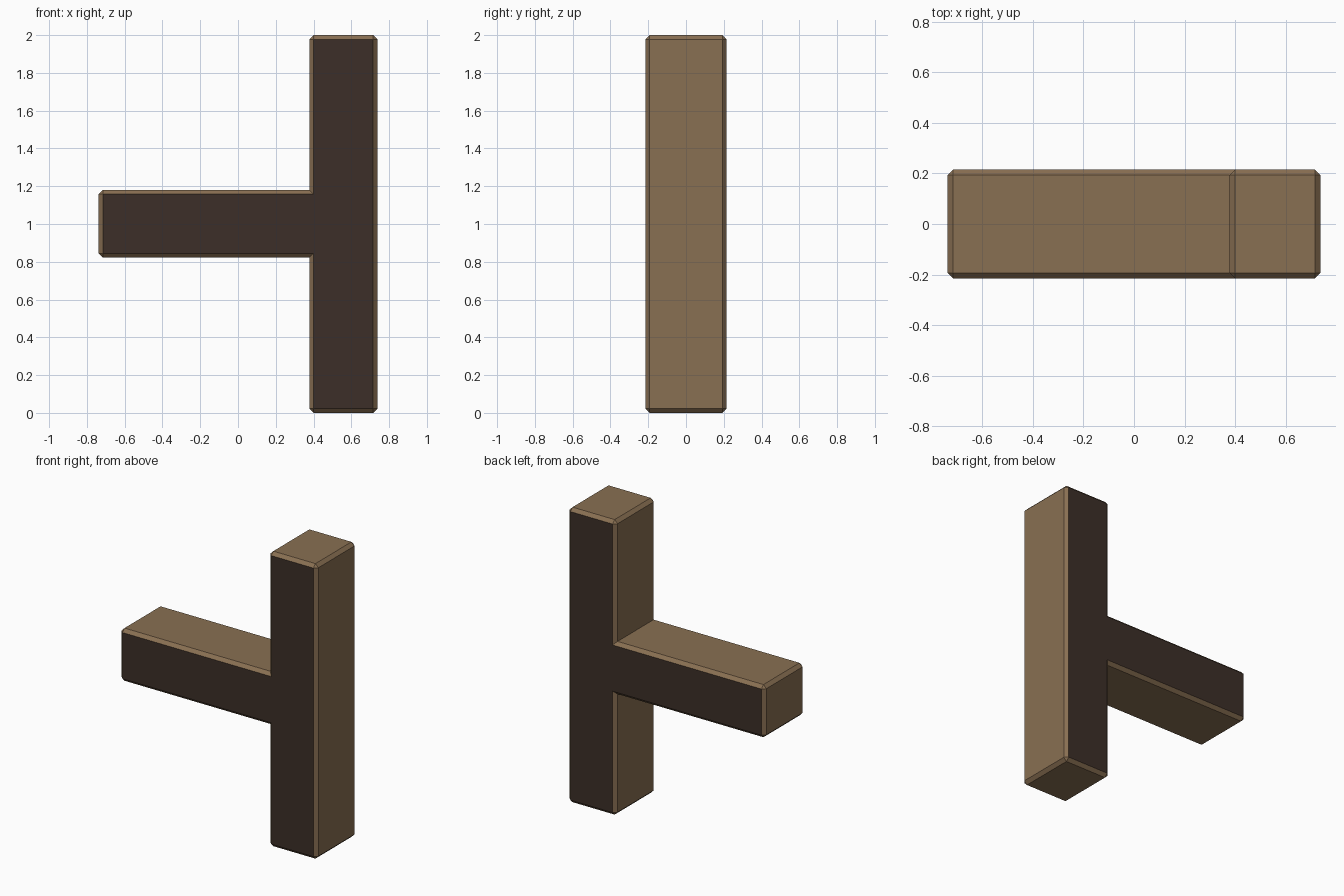
import bpy, bmesh

if "Cube" in bpy.data.objects:
    bpy.data.objects.remove(bpy.data.objects["Cube"])


def material(name, color):
    m = bpy.data.materials.new(name)
    m.diffuse_color = (*color, 1)
    m.use_nodes = True
    m.node_tree.nodes["Principled BSDF"].inputs["Base Color"].default_value = m.diffuse_color
    return m


HALF_DEPTH = 0.215
CHAMFER = 0.022
LEFT, INNER, RIGHT = -0.738, 0.378, 0.738
ARM_LOW, ARM_HIGH, TOP = 0.823, 1.18, 2.0

# Sideways T profile, seen from the front
profile = [(INNER, 0), (RIGHT, 0), (RIGHT, TOP), (INNER, TOP),
           (INNER, ARM_HIGH), (LEFT, ARM_HIGH), (LEFT, ARM_LOW), (INNER, ARM_LOW)]

bm = bmesh.new()
face = bm.faces.new([bm.verts.new((x, -HALF_DEPTH, z)) for x, z in profile])
ext = bmesh.ops.extrude_face_region(bm, geom=[face])
moved = [v for v in ext["geom"] if isinstance(v, bmesh.types.BMVert)]
bmesh.ops.translate(bm, verts=moved, vec=(0, 2 * HALF_DEPTH, 0))
bmesh.ops.recalc_face_normals(bm, faces=bm.faces)

# Chamfer every outside edge, leaving the two inner corners sharp
bmesh.ops.bevel(bm, geom=[e for e in bm.edges if e.is_convex], offset=CHAMFER,
                offset_type='OFFSET', segments=1, profile=0.5, affect='EDGES')

# Dark front and back, lighter sides and chamfers
bm.normal_update()
for f in bm.faces:
    f.material_index = 1 if abs(f.normal.y) > 0.9 else 0

mesh = bpy.data.meshes.new("post_with_side_arm")
bm.to_mesh(mesh)
bm.free()
mesh.materials.append(material("light_wood", (0.25, 0.16, 0.085)))
mesh.materials.append(material("dark_wood", (0.045, 0.028, 0.021)))
bpy.context.collection.objects.link(bpy.data.objects.new("post_with_side_arm", mesh))
